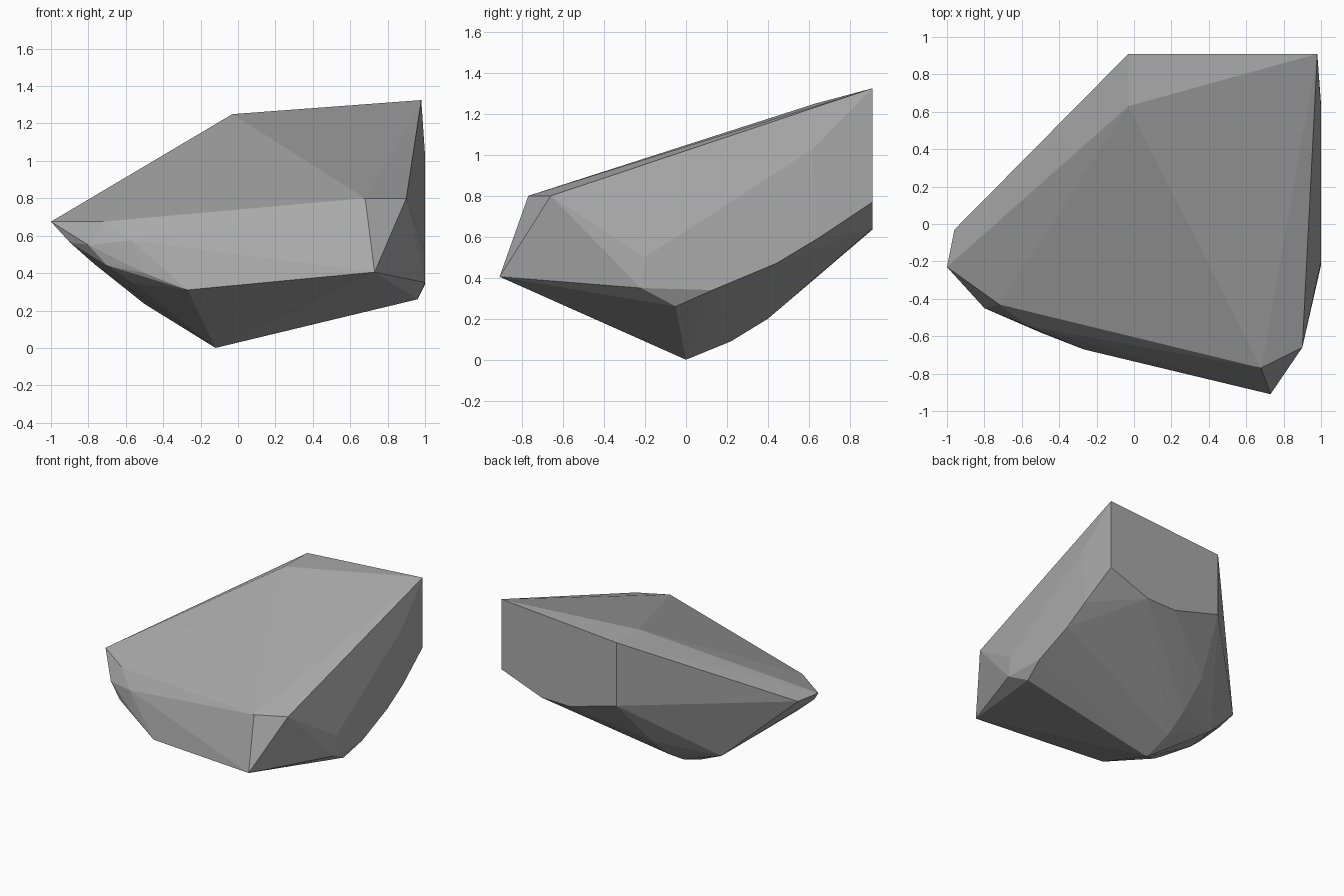
import bpy
import bmesh
import math
from mathutils import Vector

default_cube = bpy.data.objects.get("Cube")
if default_cube:
    bpy.data.objects.remove(default_cube, do_unlink=True)


def make_material(name, colour):
    material = bpy.data.materials.new(name)
    material.use_nodes = True
    material.diffuse_color = colour
    shader = material.node_tree.nodes["Principled BSDF"]
    shader.inputs["Base Color"].default_value = colour
    shader.inputs["Roughness"].default_value = 0.9
    return material


def section(axis, offset, pairs):
    """Place a flat outline on the plane where one axis has a fixed value."""
    points = []
    for pair in pairs:
        point = list(pair)
        point.insert(axis, offset)
        points.append(Vector(point))
    return points


def build_rock(name, corners, material):
    """Wrap the corners in a faceted convex shell."""
    shell = bmesh.new()
    for corner in corners:
        shell.verts.new(corner)
    hull = bmesh.ops.convex_hull(shell, input=shell.verts[:])
    unused = {v for v in hull["geom_interior"] if isinstance(v, bmesh.types.BMVert)}
    bmesh.ops.delete(shell, geom=list(unused), context="VERTS")
    # merge coplanar triangles into broad cleaved facets
    bmesh.ops.dissolve_limit(shell, angle_limit=math.radians(1),
                             verts=shell.verts[:], edges=shell.edges[:])
    bmesh.ops.recalc_face_normals(shell, faces=shell.faces[:])
    mesh = bpy.data.meshes.new(name)
    shell.to_mesh(mesh)
    shell.free()
    mesh.materials.append(material)
    rock = bpy.data.objects.new(name, mesh)
    bpy.context.scene.collection.objects.link(rock)
    return rock


# flat cleaved back: x, z outline
back = section(1, .91, [(-.03, 1.25), (.98, 1.325), (.98, .77),
                        (.63, .64), (.38, .635), (-.03, .75)])

# flat cleaved left side: y, z outline
side = section(0, 1, [(-.22, .35), (-.2, .5), (.62, 1.03),
                      (.64, .59), (.44, .47), (.13, .34)])

# pointed right end: x, y outline at one height
tip = section(2, .675, [(-1, -.23), (-.96, -.03), (-.72, -.43)])

# front ledge and top ridge
ledge = section(2, .8, [(.68, -.77), (.9, -.66)])
ridge = [(-.03, .63, 1.25)]

# chipped front edge, running from the nose to the pointed end
front_edge = [(.73, -.91, .405), (-.26, -.635, .47), (-.27, -.67, .31),
              (-.57, -.545, .575), (-.5, -.58, .4), (-.8, -.45, .55),
              (-.7, -.48, .44), (-.9, -.32, .565)]

# rounded underside
underside = [(-.12, 0, 0), (-.135, .22, .09), (-.13, .4, .2),
             (-.127, .61, .385), (-.5, .27, .235), (-.77, -.28, .45),
             (-.57, -.45, .35), (.96, -.05, .26)]

stone_grey = make_material("stone grey", (.4, .4, .4, 1))
build_rock("rock", back + side + tip + ledge + ridge + front_edge + underside,
           stone_grey)
